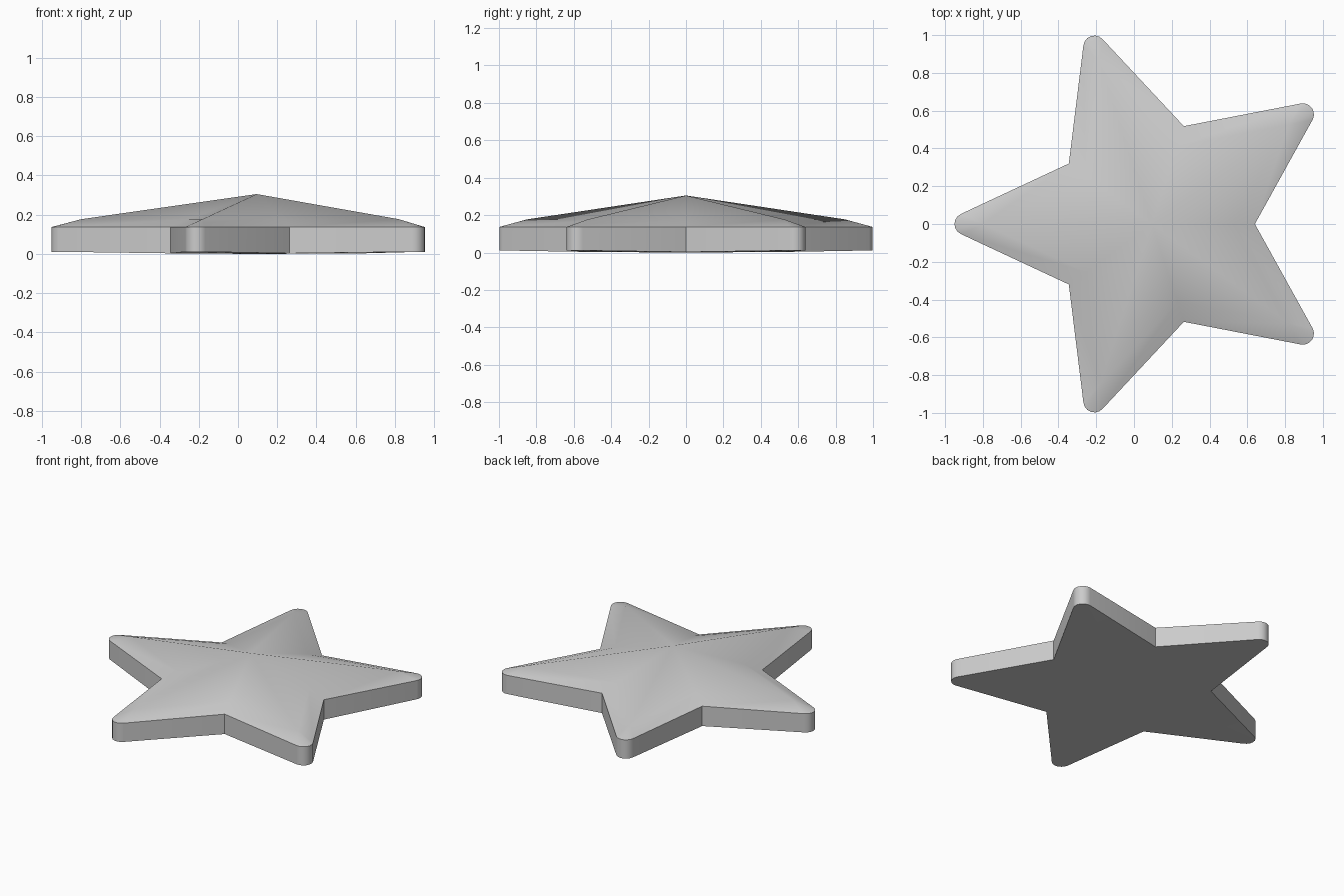
import bpy, bmesh
from math import sin, cos, tan, radians, pi

if "Cube" in bpy.data.objects:
    bpy.data.objects.remove(bpy.data.objects["Cube"])

CX = 0.0955            # star centre sits off the bounding-box centre
R_SHARP, R_IN = 1.126, 0.5445
HALF = radians(25)     # half angle of each point
ROUND = 0.0586         # fillet radius of each tip
INSET_TIP, INSET_VALLEY = 0.895, 0.433
Z_WALL, Z_INSET, Z_PEAK = 0.137, 0.177, 0.305
SEGS = 6

bm = bmesh.new()


def polar(x, y, z, a):
    """Local point (x along arm) rotated about the star centre."""
    return bm.verts.new((CX + x * cos(a) - y * sin(a), x * sin(a) + y * cos(a), z))


# Rings: bottom outline, wall top outline, inset star
low, high, inset = [], [], []
arc_centre = R_SHARP - ROUND / sin(HALF)
for k in range(5):
    a = radians(36 + 72 * k)
    for i in range(SEGS + 1):
        t = (pi / 2 - HALF) * (2 * i / SEGS - 1)
        x, y = arc_centre + ROUND * cos(t), ROUND * sin(t)
        low.append(polar(x, y, 0.011, a))
        high.append(polar(x, y, Z_WALL, a))
    v = a + radians(36)
    low.append(polar(R_IN, 0, 0.003, v))
    high.append(polar(R_IN, 0, Z_WALL, v))
    inset.append(polar(INSET_TIP, 0, Z_INSET, a))
    inset.append(polar(INSET_VALLEY, 0, Z_INSET, v))

peak = bm.verts.new((CX, 0, Z_PEAK))
base = bm.verts.new((CX, 0, 0))
n, step = len(low), SEGS + 2

# Side walls and underside
for i in range(n):
    j = (i + 1) % n
    bm.faces.new((low[i], low[j], high[j], high[i]))
    bm.faces.new((base, low[j], low[i]))

# Sloped rim and raised ridged top
for k in range(5):
    tip, valley, before = inset[2 * k], inset[2 * k + 1], inset[2 * k - 1]
    s = k * step
    for i in range(SEGS):
        bm.faces.new((high[s + i], high[s + i + 1], tip))
    bm.faces.new((high[s + SEGS], high[s + SEGS + 1], valley, tip))
    bm.faces.new((high[s - 1], high[s], tip, before))
    bm.faces.new((tip, valley, peak))
    bm.faces.new((before, tip, peak))

bmesh.ops.recalc_face_normals(bm, faces=bm.faces)
mesh = bpy.data.meshes.new("star")
bm.to_mesh(mesh)
bm.free()
star = bpy.data.objects.new("star", mesh)
bpy.context.collection.objects.link(star)
bpy.context.view_layer.objects.active = star
star.select_set(True)
bpy.ops.object.shade_smooth_by_angle(angle=radians(40))
